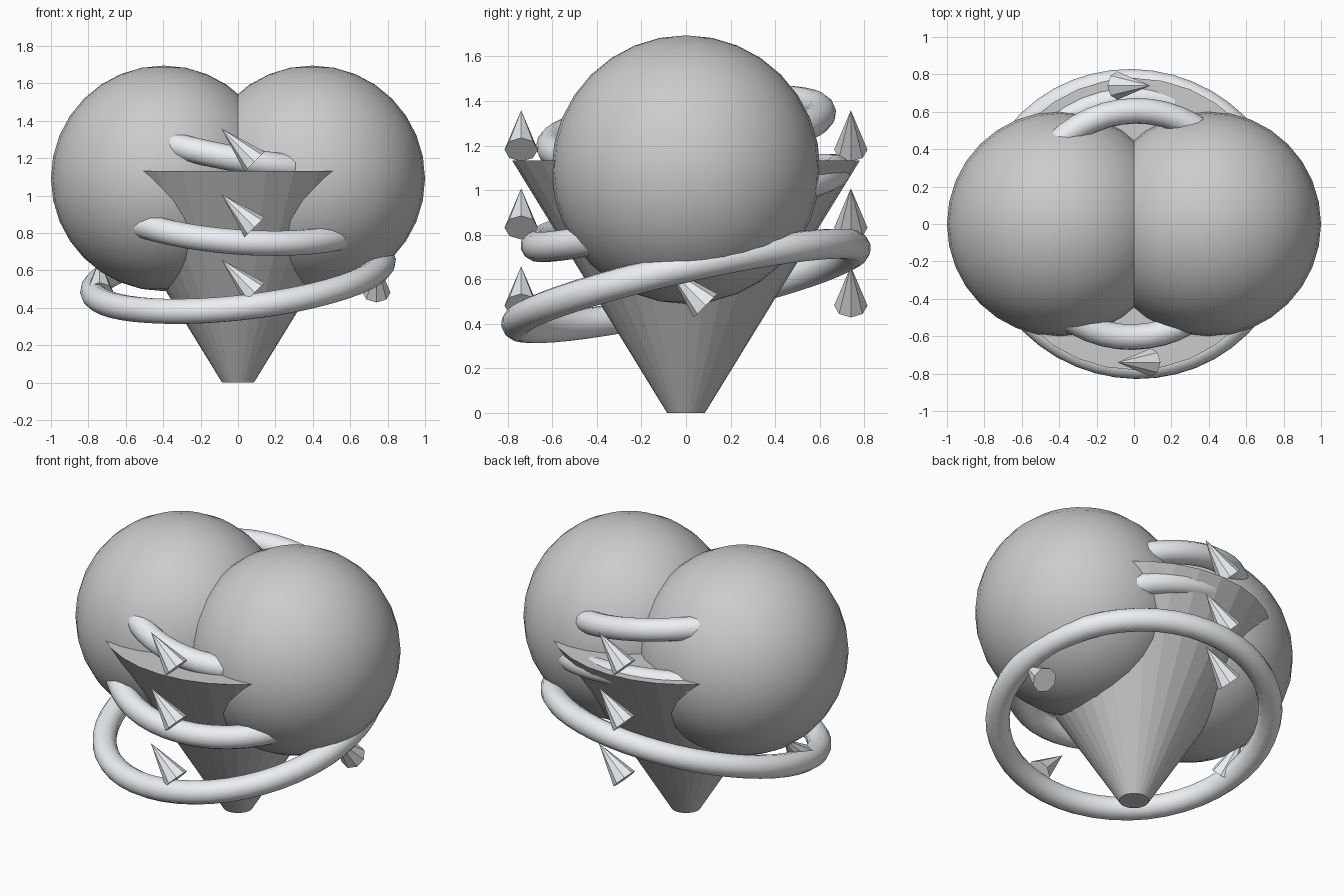
import bpy
from math import pi, cos, sin
from mathutils import Vector, Euler

if "Cube" in bpy.data.objects:
    bpy.data.objects.remove(bpy.data.objects["Cube"])


pale = bpy.data.materials.new("pale_grey")
pale.diffuse_color = (0.9, 0.91, 0.92, 1)
pale.use_nodes = True
pale.node_tree.nodes["Principled BSDF"].inputs["Base Color"].default_value = pale.diffuse_color
silver = bpy.data.materials.new("silver_grey")
silver.diffuse_color = (0.84, 0.87, 0.89, 1)
silver.use_nodes = True
silver.node_tree.nodes["Principled BSDF"].inputs["Base Color"].default_value = silver.diffuse_color


def finish(name, mat, smooth=False):
    obj = bpy.context.object
    obj.name = name
    obj.data.materials.append(mat)
    if smooth:
        bpy.ops.object.shade_smooth()
    return obj


# two round upper lobes
for side, x in (("left", -0.397), ("right", 0.397)):
    bpy.ops.mesh.primitive_uv_sphere_add(segments=32, ring_count=16, radius=0.603,
                                         location=(x, 0, 1.092))
    finish(side + "_lobe", pale, True)

# tapered lower body
bpy.ops.mesh.primitive_cone_add(vertices=32, radius1=0.085, radius2=0.78, depth=1.132,
                                location=(0, 0, 0.566))
finish("lower_body", pale)

# three tilted bands: height, radius, slope along x, slope along y
for i, (z, r, a, b) in enumerate(((0.57, 0.78, 0.11, 0.225),
                                  (0.92, 0.695, -0.075, 0.25),
                                  (1.272, 0.61, -0.185, 0.13))):
    tilt = Vector((0, 0, 1)).rotation_difference(Vector((-a, -b, 1)).normalized())
    bpy.ops.mesh.primitive_torus_add(major_segments=48, minor_segments=12,
                                     major_radius=r, minor_radius=0.069,
                                     location=(0, 0, z), rotation=tilt.to_euler())
    finish(f"band_{i + 1}", silver, True)

# leaning thorns, four around each of three levels
for level, z in enumerate((0.57, 0.92, 1.27)):
    for k in range(4):
        ang = -pi / 2 + k * pi / 2
        rot = Euler((0, -pi / 4, k * pi / 2))
        bpy.ops.mesh.primitive_cone_add(vertices=8, radius1=0.075, radius2=0, depth=0.25,
                                        location=(0.74 * cos(ang), 0.74 * sin(ang), z),
                                        rotation=rot)
        finish(f"thorn_{level + 1}_{k + 1}", silver)
